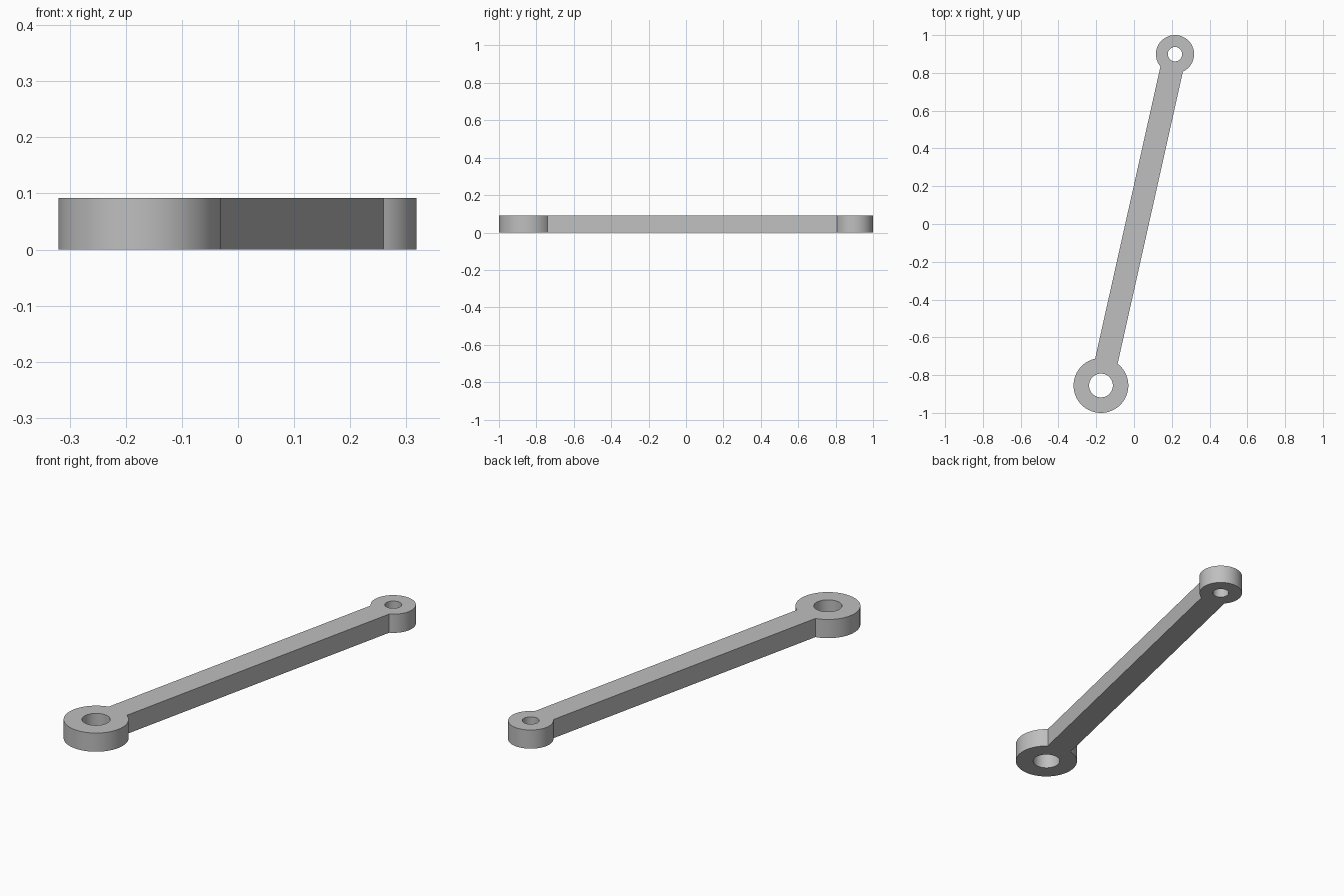
import bpy, bmesh
from math import asin, atan2, cos, sin, tau, pi, radians
from mathutils import Vector

cube = bpy.data.objects.get("Cube")
if cube:
    bpy.data.objects.remove(cube, do_unlink=True)

# Dimensions: two pivot eyes joined by a straight bar
HEIGHT = 0.092
BAR_HALF = 0.061
BIG, BIG_R, BIG_HOLE = Vector((-0.175, -0.855)), 0.145, 0.063
SMALL, SMALL_R, SMALL_HOLE = Vector((0.217, 0.899)), 0.101, 0.038
STEPS = 64


def arc(centre, radius, start, end, steps):
    angles = [start + (end - start) * i / steps for i in range(steps + 1)]
    return [centre + radius * Vector((cos(a), sin(a))) for a in angles]


def eye_outline(centre, radius, bar_angle):
    # Round eye left open where the bar meets it
    gap = asin(BAR_HALF / radius)
    return arc(centre, radius, bar_angle + gap, bar_angle + tau - gap, STEPS)


def hole(centre, radius):
    return arc(centre, radius, 0, tau, STEPS)[:-1]


# Flat profile: outer outline with a hole in each eye
axis = SMALL - BIG
angle = atan2(axis.y, axis.x)
outline = eye_outline(BIG, BIG_R, angle) + eye_outline(SMALL, SMALL_R, angle + pi)
bm = bmesh.new()
edges = []
for loop in (outline, hole(BIG, BIG_HOLE), hole(SMALL, SMALL_HOLE)):
    verts = [bm.verts.new((p.x, p.y, 0)) for p in loop]
    edges += [bm.edges.new((v, verts[i - 1])) for i, v in enumerate(verts)]
bmesh.ops.triangle_fill(bm, edges=edges, use_beauty=True, normal=(0, 0, 1))

# Extrude to full thickness, then merge the flat triangles
top = bmesh.ops.extrude_face_region(bm, geom=bm.faces[:], use_keep_orig=True)["geom"]
bmesh.ops.translate(bm, vec=(0, 0, HEIGHT),
                    verts=[g for g in top if isinstance(g, bmesh.types.BMVert)])
bmesh.ops.recalc_face_normals(bm, faces=bm.faces[:])
mesh = bpy.data.meshes.new("connecting_link")
bm.to_mesh(mesh)
bm.free()

link = bpy.data.objects.new("connecting_link", mesh)
bpy.context.collection.objects.link(link)

# Plain grey material
grey = bpy.data.materials.new("light_grey")
grey.use_nodes = True
colour = (0.52, 0.52, 0.52, 1)
grey.diffuse_color = colour
grey.node_tree.nodes["Principled BSDF"].inputs["Base Color"].default_value = colour
mesh.materials.append(grey)

# Smooth round walls, sharp rims and corners
bpy.ops.object.select_all(action="DESELECT")
link.select_set(True)
bpy.context.view_layer.objects.active = link
bpy.ops.object.shade_smooth_by_angle(angle=radians(30))
